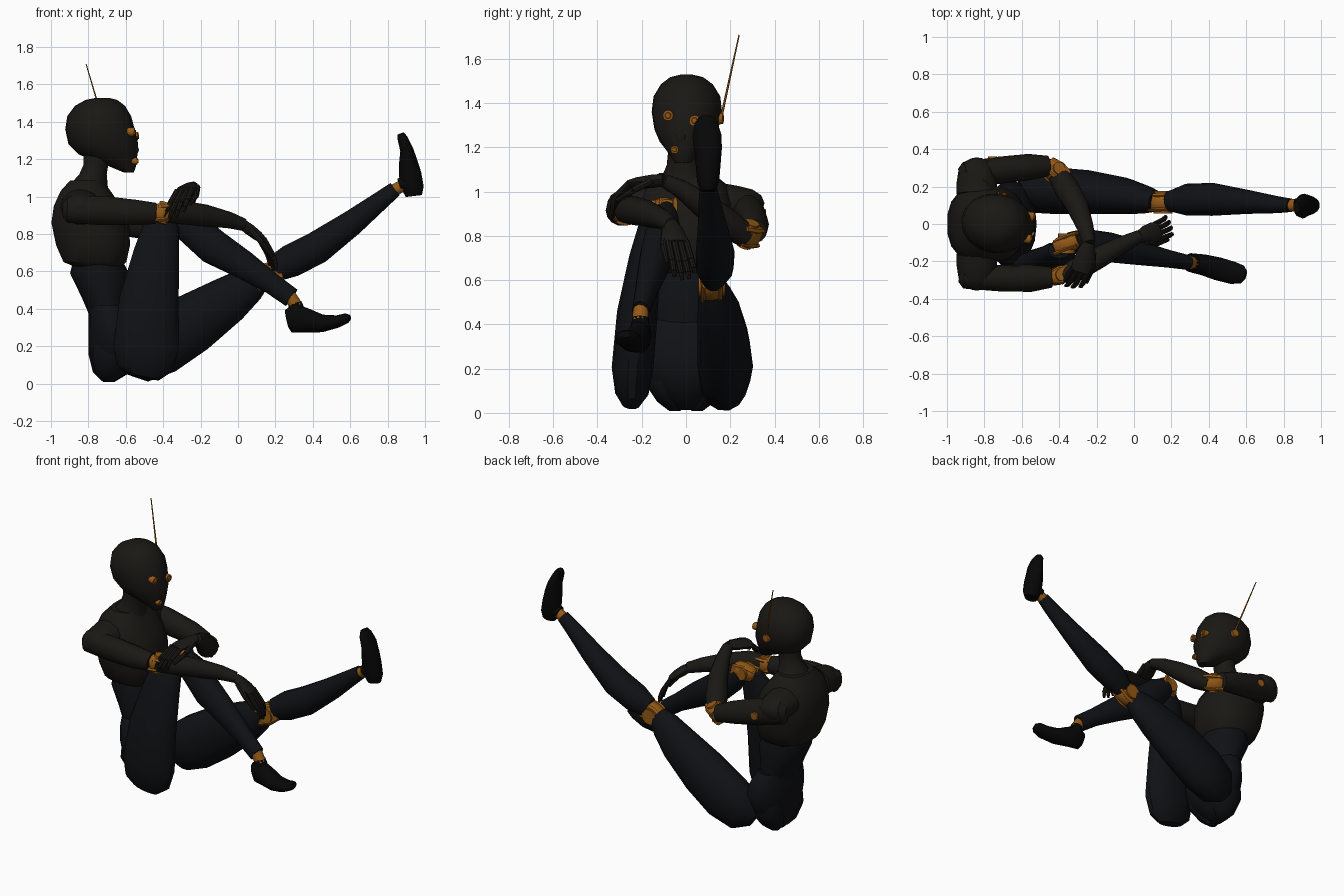
import bpy, bmesh, math
from mathutils import Vector as V


def material(name, rgb):
    m = bpy.data.materials.new(name)
    m.diffuse_color = (*rgb, 1)
    return m


SHELL = material("warm_black", (0.010, 0.009, 0.007))
BODY = material("cool_black", (0.005, 0.0055, 0.007))
FOOT = material("black", (0.002, 0.002, 0.002))
ORANGE = material("orange", (0.30, 0.10, 0.008))


def loft(name, rings, mat, side=(0, 1, 0), n=14, axis=None, sharp=40, box=1.0):
    """Skin elliptical rings (x, y, z, half_side, half_depth) along a path; box < 1 squares them."""
    bm = bmesh.new()
    pts = [V(r[:3]) for r in rings]
    angles = [2 * math.pi * k / n for k in range(n)]
    bend = lambda v: math.copysign(abs(v) ** box, v)
    loops = []
    for i, r in enumerate(rings):
        t = V(axis) if axis else pts[min(i + 1, len(pts) - 1)] - pts[max(i - 1, 0)]
        t.normalize()
        s = V(side) - t * V(side).dot(t)
        s.normalize()
        u = t.cross(s)
        loops.append([bm.verts.new(pts[i] + s * r[3] * bend(math.cos(a)) + u * r[4] * bend(math.sin(a)))
                      for a in angles])
    for a, b in zip(loops, loops[1:]):
        for k in range(n):
            bm.faces.new((a[k], a[(k + 1) % n], b[(k + 1) % n], b[k]))
    bm.faces.new(loops[0][::-1])
    bm.faces.new(loops[-1])
    bmesh.ops.recalc_face_normals(bm, faces=bm.faces)
    for f in bm.faces:
        f.smooth = True
    me = bpy.data.meshes.new(name)
    bm.to_mesh(me)
    bm.free()
    me.set_sharp_from_angle(angle=math.radians(sharp))
    me.materials.append(mat)
    ob = bpy.data.objects.new(name, me)
    bpy.context.collection.objects.link(ob)
    return ob


def rod(name, p, q, r0, r1, mat, n=10):
    """Straight tapered rod."""
    d = V(q) - V(p)
    side = (0, 1, 0) if abs(d.normalized().y) < 0.8 else (1, 0, 0)
    return loft(name, [(*p, r0, r0), (*q, r1, r1)], mat, side, n)


def joint(name, p, q, w, d, side, pin=0.05):
    """Orange hinge: rounded core, cross pin and two side prongs."""
    p, q, s = V(p), V(q), V(side).normalized()
    m, e = (p + q) / 2, (q - p) * .25
    loft(name, [(*(p - e), w * .7, d * .6), (*p, w * .95, d * .9), (*m, w, d), (*q, w * .95, d * .9),
                (*(q + e), w * .7, d * .6)], ORANGE, side, 12, box=.75)
    rod(name + "_pin", m - s * w * 1.06, m + s * w * 1.06, pin, pin, ORANGE, 12)
    for k in (-1, 1):
        o = s * k * w * .65
        loft(name + "_prong", [(*(p + o - e), w * .2, d * .8), (*(m + o), w * .28, d * 1.04),
                               (*(q + o + e), w * .2, d * .8)], ORANGE, side, 8, box=.6)


def hand(name, wrist, knuckle, tip, side, thumb):
    """Palm, four three-part fingers and a thumb."""
    w, k, t, s = V(wrist), V(knuckle), V(tip), V(side).normalized()
    d = (k - w).normalized()
    loft(name + "_palm", [(*w, .03, .028), (*w.lerp(k, .35), .048, .03), (*w.lerp(k, .8), .056, .026),
                          (*(k + d * .012), .05, .018)], SHELL, side, 10)
    for i in range(4):
        f = i - 1.5
        root, end = k + s * f * .028, k.lerp(t, (.92, 1, .97, .82)[i]) + s * f * .034
        bend = root.lerp(end, .45) + d * .025
        bend2 = root.lerp(end, .75) + d * .018
        rod(name + "_finger_base", root, bend, .015, .014, SHELL, 8)
        rod(name + "_finger_middle", bend, bend2, .0145, .012, SHELL, 8)
        rod(name + "_finger_tip", bend2, end, .0125, .008, SHELL, 8)
    a, c = w.lerp(k, .3) + s * thumb * .035, k.lerp(t, .55) + s * thumb * .07
    m = a.lerp(c, .5) + s * thumb * .015
    rod(name + "_thumb_base", a, m, .019, .015, SHELL, 8)
    rod(name + "_thumb_tip", m, c, .015, .009, SHELL, 8)


UP = (0, 0, 1)

# Head: one skull-and-jaw shell, turned slightly to its right
skull = [(-.585, 1.13, .028, .035), (-.615, 1.16, .07, .06), (-.65, 1.19, .11, .085),
         (-.695, 1.225, .158, .118), (-.72, 1.28, .188, .145), (-.738, 1.36, .187, .16),
         (-.742, 1.43, .172, .152), (-.738, 1.485, .135, .118), (-.73, 1.517, .085, .075),
         (-.725, 1.528, .035, .03)]
loft("head", [(x, .004 - .12 * (x + .74), z, ry, rx) for x, z, rx, ry in skull], SHELL, (.12, 1, 0), 16, UP)
loft("nose", [(-.56, -.02, 1.31, .012, .012), (-.545, -.022, 1.25, .025, .016),
              (-.555, -.022, 1.215, .02, .012)], SHELL, n=8, axis=UP)

# Eyes, mouth, ear, antenna
for nm, p, r in (("left_eye", (-.548, .04, 1.322), .024), ("right_eye", (-.565, -.08, 1.345), .024),
                 ("mouth", (-.55, -.05, 1.19), .018)):
    p = V(p)
    d = V((1, -.12, -.08)).normalized()
    rod(nm, p - d * .06, p + d * .012, r, r, ORANGE, 12)
    rod(nm + "_lens", p + d * .012, p + d * .018, r * .6, r * .5, ORANGE, 10)
rod("left_ear", (-.71, .13, 1.33), (-.705, .168, 1.33), .03, .024, ORANGE, 12)
rod("antenna", (-.70, .158, 1.33), (-.812, .24, 1.708), .006, .003, ORANGE, 6)

# Neck and torso
loft("neck", [(-.81, 0, 1.02, .15, .12), (-.795, -.003, 1.07, .105, .10), (-.775, -.01, 1.12, .077, .075),
              (-.76, -.012, 1.17, .07, .068), (-.75, -.012, 1.25, .075, .08)], SHELL, axis=UP)
loft("chest", [(-.74, 0, .615, .14, .11), (-.765, 0, .65, .18, .17), (-.775, 0, .74, .20, .20),
               (-.79, 0, .86, .208, .21), (-.805, 0, .95, .21, .182), (-.815, 0, 1.03, .185, .135),
               (-.81, 0, 1.085, .12, .09)], SHELL, n=18, axis=UP, box=.8)
loft("abdomen", [(-.69, 0, .33, .165, .09), (-.715, 0, .46, .165, .12), (-.74, 0, .59, .172, .158),
                 (-.75, 0, .66, .16, .13)], BODY, n=16, axis=UP)
loft("pelvis", [(-.69, 0, .012, .05, .035), (-.675, 0, .06, .10, .10), (-.66, 0, .15, .19, .138),
                (-.66, 0, .27, .235, .14), (-.68, 0, .36, .215, .12), (-.70, 0, .42, .18, .095)],
     BODY, n=16, axis=UP)
for k in (-1, 1):
    loft("seat_pad", [(-.69, k * .05, .008, .025, .03), (-.685, k * .07, .05, .06, .075),
                      (-.67, k * .10, .14, .09, .115), (-.67, k * .11, .24, .08, .10)], BODY, axis=UP)
    # Rounded shoulder caps with a hinge disc
    loft("shoulder", [(-.84, k * .16, .95, .11, .09), (-.84, k * .225, .94, .108, .088),
                      (-.84, k * .29, .93, .098, .082), (-.84, k * .33, .925, .07, .06),
                      (-.84, k * .346, .92, .035, .03)], SHELL, (1, 0, 0))
rod("shoulder_pin", (-.76, .25, .90), (-.755, .36, .895), .028, .025, ORANGE, 12)

# Right arm, reaching to the far knee
loft("right_upper_arm", [(-.935, -.28, .93, .03, .04), (-.91, -.283, .93, .062, .072), (-.72, -.29, .925, .07, .08),
                         (-.55, -.29, .915, .073, .07), (-.44, -.285, .91, .055, .058)], SHELL)
joint("right_elbow", (-.43, -.285, .91), (-.37, -.265, .915), .054, .048, (.3, .1, 1), .035)
loft("right_forearm", [(-.38, -.28, .915, .05, .055), (-.30, -.24, .915, .062, .065), (-.18, -.175, .90, .058, .06),
                       (-.05, -.105, .875, .045, .045), (.03, -.065, .85, .034, .034)], SHELL)
hand("right_hand", (.025, -.067, .852), (.125, -.04, .775), (.195, .0, .60), (-.3, 1, 0), -1)

# Left arm, folded over the near knee and holding the right elbow
loft("left_upper_arm", [(-.935, .265, .93, .03, .04), (-.91, .27, .93, .06, .075), (-.74, .285, .895, .073, .085),
                        (-.56, .305, .85, .07, .07), (-.46, .31, .82, .055, .055)], SHELL)
joint("left_elbow", (-.455, .305, .805), (-.39, .255, .81), .058, .052, (.4, .3, .85), .035)
loft("left_forearm", [(-.41, .27, .80, .055, .055), (-.36, .19, .855, .068, .068), (-.30, .09, .93, .06, .06),
                      (-.26, -.02, 1.01, .045, .043), (-.24, -.10, 1.05, .034, .032)], SHELL, (1, 0, 0))
hand("left_hand", (-.24, -.10, 1.053), (-.285, -.245, 1.035), (-.35, -.335, .885), (1, -.3, .1), 1)

# Right leg, knee drawn up
loft("right_thigh", [(-.51, -.25, .035, .04, .09), (-.50, -.245, .085, .075, .155), (-.49, -.242, .20, .094, .18),
                     (-.475, -.22, .45, .092, .162), (-.435, -.185, .70, .072, .125),
                     (-.41, -.155, .84, .06, .098), (-.40, -.14, .90, .045, .06)], BODY)
joint("right_knee", (-.40, -.12, .905), (-.32, -.088, .93), .05, .05, (0, 1, 0), .045)
loft("right_shin", [(-.34, -.09, .91, .05, .06), (-.27, -.10, .85, .075, .09), (-.13, -.125, .73, .08, .097),
                    (.03, -.155, .635, .065, .078), (.18, -.185, .535, .048, .058),
                    (.285, -.205, .46, .04, .055)], BODY)
rod("right_ankle", (.27, -.203, .48), (.315, -.207, .41), .036, .036, ORANGE)
rod("right_foot_cuff", (.305, -.205, .432), (.32, -.207, .36), .036, .05, FOOT, 12)
loft("right_foot", [(.262, -.20, .345, .03, .05), (.295, -.205, .352, .05, .08), (.37, -.218, .336, .056, .066),
                    (.45, -.24, .322, .062, .048), (.53, -.262, .332, .06, .034),
                    (.58, -.27, .350, .048, .027), (.597, -.275, .355, .025, .015)], FOOT)

# Left leg, raised and stretched forward
loft("left_thigh", [(-.62, .16, .10, .05, .06), (-.55, .17, .14, .11, .15), (-.42, .178, .21, .125, .172),
                    (-.25, .17, .32, .118, .165), (-.05, .15, .45, .098, .13), (.06, .13, .53, .075, .10),
                    (.12, .12, .575, .055, .07)], BODY)
joint("left_knee", (.11, .115, .555), (.20, .118, .60), .056, .066, (0, 1, 0), .05)
loft("left_shin", [(.19, .122, .61, .055, .07), (.28, .13, .655, .085, .09), (.42, .132, .725, .088, .09),
                   (.61, .118, .86, .064, .07), (.77, .103, .985, .045, .05), (.84, .10, 1.04, .036, .042)], BODY)
rod("left_ankle", (.82, .10, 1.025), (.89, .10, 1.065), .034, .034, ORANGE)
rod("left_foot_cuff", (.862, .10, 1.06), (.93, .10, 1.08), .036, .05, FOOT, 12)
loft("left_foot", [(.94, .10, 1.003, .035, .045), (.935, .10, 1.045, .05, .06), (.92, .10, 1.12, .056, .062),
                   (.91, .10, 1.19, .062, .05), (.902, .095, 1.25, .066, .036),
                   (.88, .09, 1.31, .052, .028), (.87, .09, 1.338, .03, .018)], FOOT)
